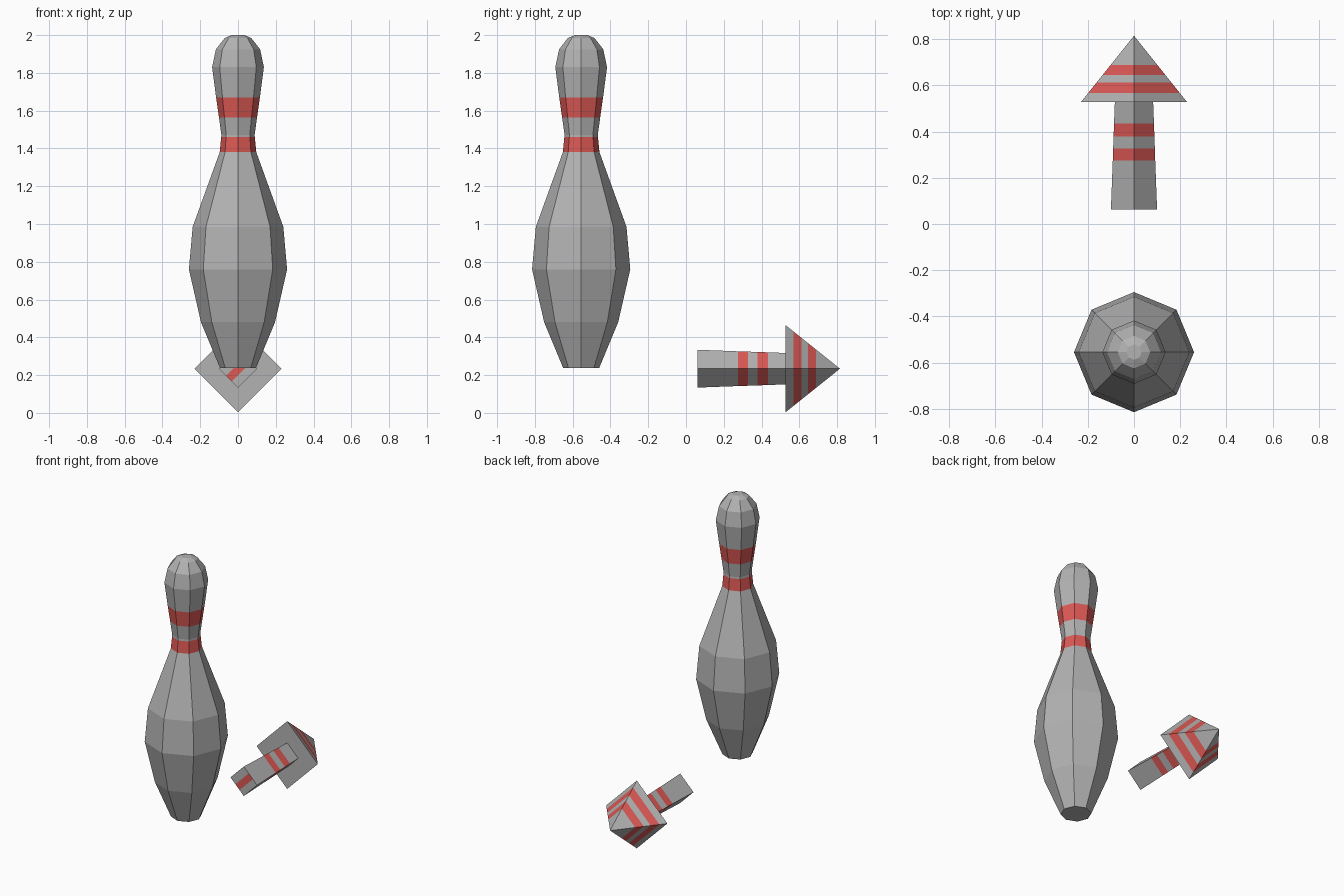
import bpy
import bmesh
import math
from mathutils import Vector

if "Cube" in bpy.data.objects:
    bpy.data.objects.remove(bpy.data.objects["Cube"])


def material(name, rgb):
    m = bpy.data.materials.new(name)
    m.diffuse_color = (*rgb, 1.0)
    m.use_nodes = True
    m.node_tree.nodes["Principled BSDF"].inputs["Base Color"].default_value = m.diffuse_color
    return m


GREY = material("grey", (0.45, 0.45, 0.45))
RED = material("red", (0.72, 0.10, 0.09))


def loft(name, profile, sides, place, bands, end_cap=True, end_stripe=None):
    """Join rings of (height, radius) along an axis; faces inside bands turn red."""
    bm = bmesh.new()
    rings = []
    for h, r in profile:
        n = sides if r > 0 else 1
        rings.append([bm.verts.new(place(h, r, 2 * math.pi * i / sides)) for i in range(n)])
    for (h0, _), (h1, _), a, b in zip(profile, profile[1:], rings, rings[1:]):
        red = any(lo < (h0 + h1) / 2 < hi for lo, hi in bands)
        for i in range(sides):
            j = (i + 1) % sides
            quad = [a[i], a[j], b[j], b[i]] if len(b) > 1 else [a[i], a[j], b[0]]
            bm.faces.new(quad).material_index = int(red)
    cap = bm.faces.new(rings[0])
    if end_cap and len(rings[-1]) > 1:
        bm.faces.new(rings[-1])
    bm.normal_update()

    # diagonal stripe cut into the starting cap
    if end_stripe:
        lo, hi, centre = end_stripe
        d = Vector((1, 0, -1))
        start = cap.calc_center_median().y
        for s in (lo, hi):
            flat = [f for f in bm.faces if all(abs(v.co.y - start) < 1e-5 for v in f.verts)]
            geom = flat + list({e for f in flat for e in f.edges}) + list({v for f in flat for v in f.verts})
            bmesh.ops.bisect_plane(bm, geom=geom, plane_co=centre + d * s / 2, plane_no=d)
        for f in bm.faces:
            if all(abs(v.co.y - start) < 1e-5 for v in f.verts):
                s = (f.calc_center_median() - centre).dot(d)
                f.material_index = int(lo < s < hi)

    bmesh.ops.recalc_face_normals(bm, faces=bm.faces[:])
    mesh = bpy.data.meshes.new(name)
    bm.to_mesh(mesh)
    bm.free()
    mesh.materials.append(GREY)
    mesh.materials.append(RED)
    obj = bpy.data.objects.new(name, mesh)
    bpy.context.collection.objects.link(obj)
    return obj


PIN_Y = -0.555
ARROW_Z = 0.234


def upright(h, r, a):
    return (r * math.cos(a), PIN_Y + r * math.sin(a), h)


def along_y(h, r, a):
    return (r * math.cos(a), h, ARROW_Z + r * math.sin(a))


# Eight-sided bowling pin with two red neck bands
loft("bowling_pin",
     [(0.237, 0.095), (0.48, 0.196), (0.76, 0.26), (0.985, 0.24), (1.38, 0.097),
      (1.46, 0.089), (1.472, 0.088), (1.565, 0.101), (1.67, 0.116), (1.83, 0.137),
      (1.925, 0.117), (1.985, 0.07), (2.0, 0.033)],
     8, upright, [(1.38, 1.46), (1.565, 1.67)])

# Square tapered arrow shaft, standing on its edge, with striped end
loft("arrow_shaft",
     [(0.062, 0.1), (0.274, 0.092), (0.327, 0.0903), (0.378, 0.0885), (0.435, 0.0865), (0.528, 0.083)],
     4, along_y, [(0.274, 0.327), (0.378, 0.435)], end_cap=False,
     end_stripe=(-0.026, 0.036, Vector((0, 0.062, ARROW_Z))))

# Pyramid arrow head with two red bands
BASE, TIP, R = 0.528, 0.815, 0.23
loft("arrow_head",
     [(y, R * (TIP - y) / (TIP - BASE)) for y in (BASE, 0.568, 0.612, 0.646, 0.689, TIP)],
     4, along_y, [(0.568, 0.612), (0.646, 0.689)])
